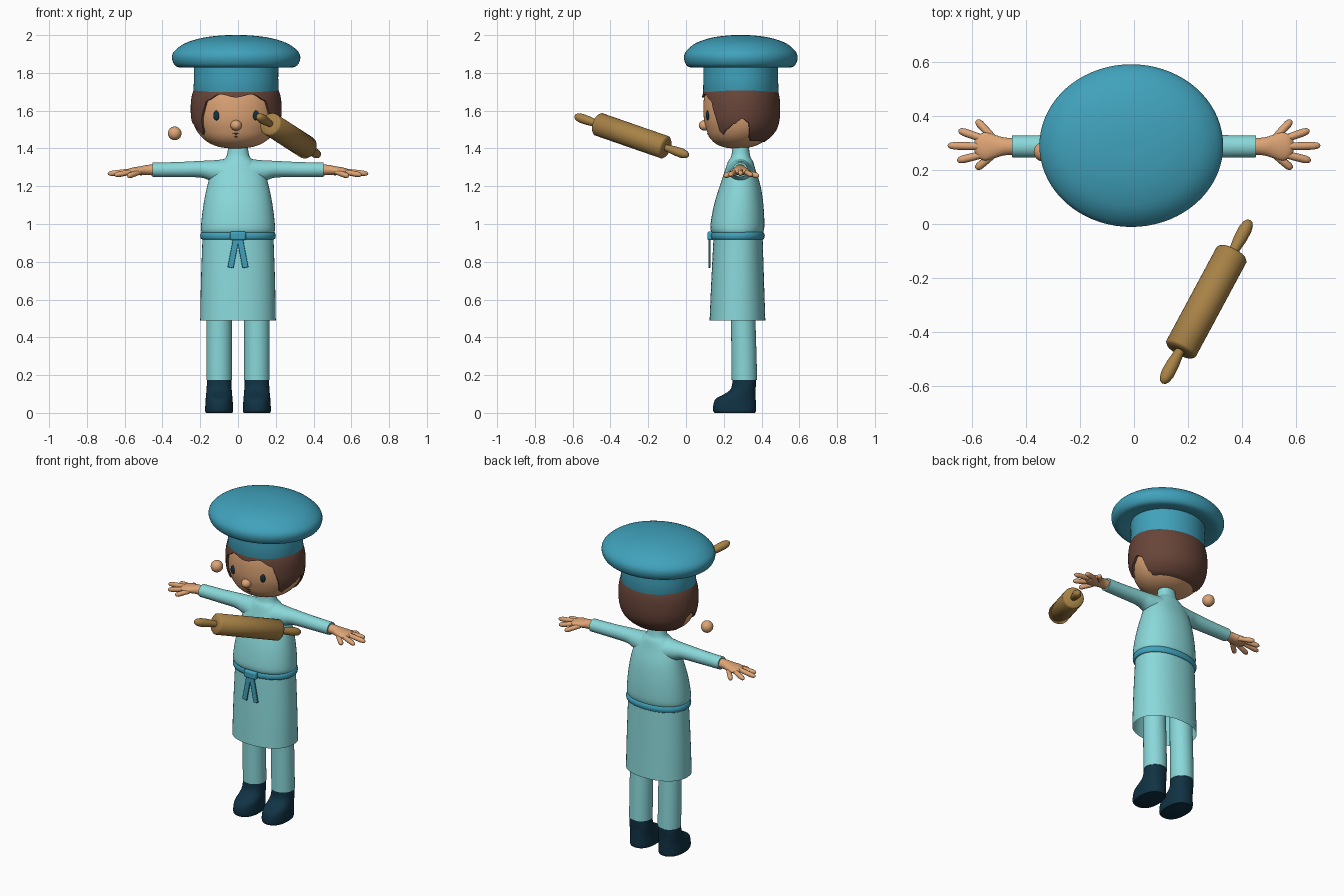
import bpy, bmesh, math
from mathutils import Vector

cube = bpy.data.objects.get("Cube")
if cube:
    bpy.data.objects.remove(cube, do_unlink=True)
made = []


def material(name, *srgb):
    col = [((c / 255 + 0.055) / 1.055) ** 2.4 for c in srgb] + [1]
    m = bpy.data.materials.new(name)
    m.use_nodes = True
    m.diffuse_color = col
    m.node_tree.nodes["Principled BSDF"].inputs["Base Color"].default_value = col
    return m


CLOTH = material("pale aqua cloth", 138, 216, 218)
BLUE = material("teal blue", 64, 162, 188)
SKIN = material("skin", 222, 165, 118)
HAIR = material("brown hair", 104, 69, 57)
WOOD = material("wood", 168, 130, 70)
NAVY = material("dark navy", 16, 50, 68)


def finish(name, bm, mat):
    bmesh.ops.recalc_face_normals(bm, faces=bm.faces)
    me = bpy.data.meshes.new(name)
    bm.to_mesh(me)
    bm.free()
    me.materials.append(mat)
    ob = bpy.data.objects.new(name, me)
    bpy.context.collection.objects.link(ob)
    made.append(ob)
    return ob


def loft(name, rings, mat, caps=True):
    """Skin a list of equal-length point rings."""
    bm = bmesh.new()
    rows = [[bm.verts.new(p) for p in r] for r in rings]
    n = len(rows[0])
    for a, b in zip(rows, rows[1:]):
        for i in range(n):
            j = (i + 1) % n
            bm.faces.new((a[i], a[j], b[j], b[i]))
    if caps:
        bm.faces.new(rows[0])
        bm.faces.new(rows[-1])
    bmesh.ops.remove_doubles(bm, verts=bm.verts, dist=1e-5)
    return finish(name, bm, mat)


def soften(rows, k=4):
    """Catmull-Rom interpolation of a profile table."""
    out = []
    for i in range(len(rows) - 1):
        p = [Vector(rows[max(0, min(len(rows) - 1, i + d))]) for d in (-1, 0, 1, 2)]
        for s in range(k):
            t = s / k
            out.append(p[1] + (p[2] - p[0]) * t / 2
                       + (2 * p[0] - 5 * p[1] + 4 * p[2] - p[3]) * t * t / 2
                       + (3 * p[1] - p[0] - 3 * p[2] + p[3]) * t ** 3 / 2)
    return out + [Vector(rows[-1])]


def oval(c, u, v, n=48, power=2.0):
    """Superellipse ring round c with half axes u and v."""
    pts = []
    for i in range(n):
        a = 2 * math.pi * i / n
        ca, sa = math.cos(a), math.sin(a)
        pts.append(Vector(c) + Vector(u) * math.copysign(abs(ca) ** (2 / power), ca)
                   + Vector(v) * math.copysign(abs(sa) ** (2 / power), sa))
    return pts


def upright(name, rows, mat, x=0, power=2.0, caps=True, k=4):
    """Loft from rows of height, half width, front y, back y."""
    return loft(name, [oval((x, (f + b) / 2, z), (w, 0, 0), (0, (b - f) / 2, 0), 48, power)
                       for z, w, f, b in soften(rows, k)], mat, caps)


def rod(name, a, b, rows, mat, n=20):
    """Turned rod from a to b; rows of position along it and radius."""
    a, b = Vector(a), Vector(b)
    d = (b - a).normalized()
    u = d.cross(Vector((0, 0, 1))).normalized()
    v = d.cross(u)
    return loft(name, [oval(a.lerp(b, t), u * r, v * r, n) for t, r in rows], mat, False)


def ball(name, c, r, mat):
    bm = bmesh.new()
    bmesh.ops.create_uvsphere(bm, u_segments=28, v_segments=16, radius=1)
    for v in bm.verts:
        v.co = Vector(c) + Vector([p * q for p, q in zip(v.co, r)])
    return finish(name, bm, mat)


def block(name, c, size, mat, tilt=0, bevel=0.01):
    bm = bmesh.new()
    bmesh.ops.create_cube(bm, size=1)
    bmesh.ops.scale(bm, vec=size, verts=bm.verts)
    ob = finish(name, bm, mat)
    ob.location = c
    ob.rotation_euler.y = tilt
    mod = ob.modifiers.new("round", 'BEVEL')
    mod.width, mod.segments = bevel, 3
    return ob


# Jacket body, apron skirt and belt
upright("jacket_body", [(.945, .18, .15, .4), (.96, .194, .133, .41), (1, .195, .13, .415),
                        (1.1, .183, .148, .41), (1.2, .163, .178, .395), (1.28, .138, .205, .37),
                        (1.33, .09, .222, .355), (1.36, .06, .24, .34), (1.43, .05, .248, .33)],
        CLOTH, power=2.2)
upright("apron_skirt", [(.49, .2, .125, .42), (.7, .196, .134, .413), (.95, .187, .147, .405)],
        CLOTH, power=2.2, caps=False)
upright("belt", [(.918, .187, .145, .405), (.922, .196, .135, .413), (.938, .2, .131, .417),
                 (.953, .196, .135, .413), (.958, .187, .145, .405)], BLUE, power=2.2, caps=False)
block("belt_knot", (0, .13, .937), (.085, .034, .046), BLUE)
for s, side in ((1, "left"), (-1, "right")):
    block(side + "_belt_tail", (s * .024, .124, .85), (.032, .009, .165), BLUE, -s * .19, .003)

# Legs and boots
for s, side in ((1, "left"), (-1, "right")):
    upright(side + "_trouser_leg", [(.175, .068, .242, .377), (.35, .068, .24, .372),
                                    (.6, .067, .236, .365), (.9, .066, .23, .365)], CLOTH, s * .1)
    upright(side + "_boot", [(0, .07, .152, .366), (.012, .074, .144, .37), (.045, .073, .145, .37),
                             (.075, .071, .158, .369), (.095, .069, .195, .368),
                             (.12, .067, .232, .368), (.15, .065, .244, .37), (.19, .064, .247, .37)],
            NAVY, s * .1, 2.3)

# Sleeves, hands and fingers
finger = [(0, .013), (.5, .0145), (.8, .0145), (.93, .011), (.98, .006), (1, 0)]
for s, side in ((1, "left"), (-1, "right")):
    sleeve = [(.03, 1.25, .1, .085), (.1, 1.275, .065, .065), (.15, 1.283, .053, .055),
              (.2, 1.29, .044, .047), (.32, 1.288, .04, .042), (.452, 1.287, .038, .04)]
    loft(side + "_sleeve", [oval((s * x, .287, z), (0, ry, 0), (0, 0, rz), 32)
                            for x, z, rz, ry in soften(sleeve)], CLOTH)
    palm = [(.43, 1.286, .03, .031), (.48, 1.286, .027, .033), (.515, 1.282, .024, .043),
            (.55, 1.28, .02, .052), (.575, 1.278, .016, .042), (.59, 1.277, .006, .02)]
    loft(side + "_palm", [oval((s * x, .287, z), (0, ry, 0), (0, 0, rz), 32)
                          for x, z, rz, ry in soften(palm)], SKIN)
    for i, (x, y, z, tx, ty) in enumerate([(.52, -.03, 1.275, .585, -.083), (.54, -.025, 1.28, .655, -.053),
                                           (.55, 0, 1.283, .69, .003), (.54, .022, 1.28, .65, .06),
                                           (.52, .03, 1.275, .583, .097)]):
        rod(f"{side}_finger_{i}", (s * x, .287 + y, z), (s * tx, .287 + ty, 1.265 - abs(i - 2) * .006),
            finger, SKIN, 14)

# Head surface shared by face and hair
CX, CY, CZ, RX, RY, RZ = -.01, .29, 1.61, .228, .198, .21


def skull(phi, z, grow=1.0):
    h = min(1, abs(z - CZ) / RZ)
    k = (1 - h ** 2.5) ** .4 * grow
    lean = .2 * max(0, 1.5 - z)
    return Vector((CX + RX * k * math.sin(phi), CY - RY * k * math.cos(phi) - lean, z))


COLS = 120
angles = [2 * math.pi * i / COLS for i in range(COLS)]
heights = [CZ - RZ * math.cos(math.pi * j / 32) for j in range(33)]
loft("head", [[skull(a, z) for a in angles] for z in heights], SKIN, False)

# Hair shell: hairline height by angle from the front, with sideburns and ear openings
LINE = [(0, 1.67), (22, 1.687), (40, 1.655), (49, 1.58), (54, 1.49), (60, 1.475), (66, 1.5),
        (80, 1.53), (92, 1.558), (101, 1.54), (108, 1.46), (116, 1.44), (180, 1.435)]


def hairline(phi):
    d = math.degrees(phi)
    d = min(d, 360 - d)
    for (a, za), (b, zb) in zip(LINE, LINE[1:]):
        if d <= b:
            t = (d - a) / (b - a)
            return za + (zb - za) * t * t * (3 - 2 * t)
    return LINE[-1][1]


hair = [[skull(a, 1.79 + (hairline(a) - 1.79) * j / 20, 1.055) for a in angles] for j in range(21)]
hair.append([skull(a, hairline(a), .98) for a in angles])
loft("hair", hair, HAIR, False)

# Facial features
for s, side in ((1, "left"), (-1, "right")):
    ball(side + "_eye", skull(s * .475, 1.575), (.017, .009, .026), NAVY)
ball("nose", (CX, .1, 1.522), (.03, .032, .028), SKIN)
for name, z, w in (("mouth", 1.478, .018), ("lower_lip_line", 1.462, .011)):
    ball(name, skull(0, z), (w, .004, .003), HAIR)
ball("right_ear", (-.335, .267, 1.48), (.036, .036, .036), SKIN)

# Hat
def lathe(name, profile, mat):
    return loft(name, [oval((-.01, .29, z), (r, 0, 0), (0, r * .885, 0), 72)
                       for r, z in profile], mat, False)


lathe("hat_band", [(.21, 1.695), (.222, 1.69), (.226, 1.7), (.223, 1.77), (.224, 1.85)], BLUE)
lathe("hat_crown", soften([(.2, 1.845), (.25, 1.834), (.3, 1.829), (.328, 1.845), (.34, 1.882),
                           (.325, 1.917), (.27, 1.957), (.18, 1.985), (.08, 1.998), (0, 2)]), BLUE)

# Rolling pin
half = [(0, 0), (.008, .012), (.025, .02), (.06, .025), (.12, .024), (.2, .017), (.2, .054), (.212, .062)]
rod("rolling_pin", (.105, -.59, 1.572), (.43, .015, 1.362),
    half + [(1 - t, r) for t, r in reversed(half)], WOOD, 36)

# Smooth shading with sharp creases kept
bpy.ops.object.select_all(action='DESELECT')
for ob in made:
    ob.select_set(True)
bpy.context.view_layer.objects.active = made[0]
bpy.ops.object.shade_smooth_by_angle(angle=math.radians(50))
